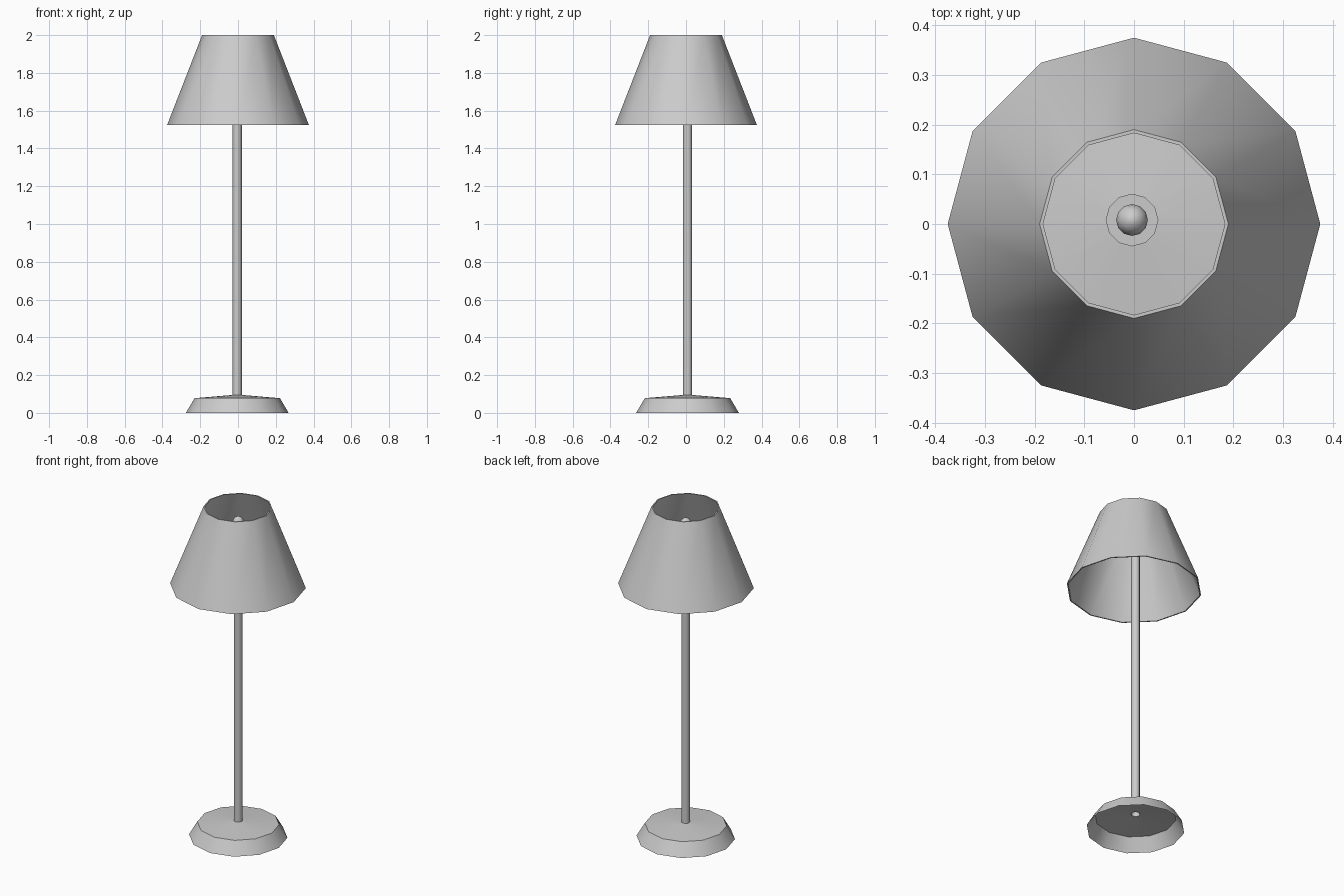
import bpy, math

if "Cube" in bpy.data.objects:
    bpy.data.objects.remove(bpy.data.objects["Cube"])

CX, CY = -0.004, 0.008   # stand axis sits slightly off the shade axis
SIDES = 12


def lathe(name, profile, x=0.0, y=0.0, closed=False, sides=SIDES):
    """Revolve (radius, z) points around a vertical axis; radius 0 makes a pole vertex."""
    verts, rings, faces = [], [], []
    for r, z in profile:
        n = 1 if r == 0 else sides
        rings.append([len(verts) + i % n for i in range(sides)])
        for i in range(n):
            a = 2 * math.pi * i / sides
            verts.append((x + r * math.cos(a), y + r * math.sin(a), z))
    pairs = list(zip(rings, rings[1:]))
    if closed:
        pairs.append((rings[-1], rings[0]))
    for lo, hi in pairs:
        for i in range(sides):
            j = (i + 1) % sides
            faces.append(list(dict.fromkeys((lo[i], lo[j], hi[j], hi[i]))))
    mesh = bpy.data.meshes.new(name)
    mesh.from_pydata(verts, [], faces)
    ob = bpy.data.objects.new(name, mesh)
    bpy.context.collection.objects.link(ob)
    bpy.ops.object.select_all(action='DESELECT')
    ob.select_set(True)
    bpy.context.view_layer.objects.active = ob
    bpy.ops.object.shade_smooth_by_angle(angle=math.radians(40))
    return ob


# Hollow base, open underneath, with a shallow cone on top
lathe("base", [(0.272, 0), (0.226, 0.078), (0.024, 0.095)], CX, CY)

# Slim tube from the base up to the socket
lathe("pole", [(0.024, 0.093), (0.024, 1.78)], CX, CY)

# Bulb socket inside the shade
lathe("socket", [(0.024, 1.76), (0.053, 1.79), (0.053, 1.84), (0, 1.84)], CX, CY)

# Rounded bulb
bulb = [(0.022, 1.84), (0.032, 1.875), (0.032, 1.905)]
bulb += [(0.032 * math.cos(t), 1.905 + 0.036 * math.sin(t))
         for t in (math.radians(d) for d in (25, 50, 72))]
bulb.append((0, 1.942))
lathe("bulb", bulb, CX, CY)

# Thin-walled tapered shade, open at both ends
lathe("shade", [(0.375, 1.525), (0.19, 2.0), (0.183, 2.0), (0.368, 1.525)], closed=True)
